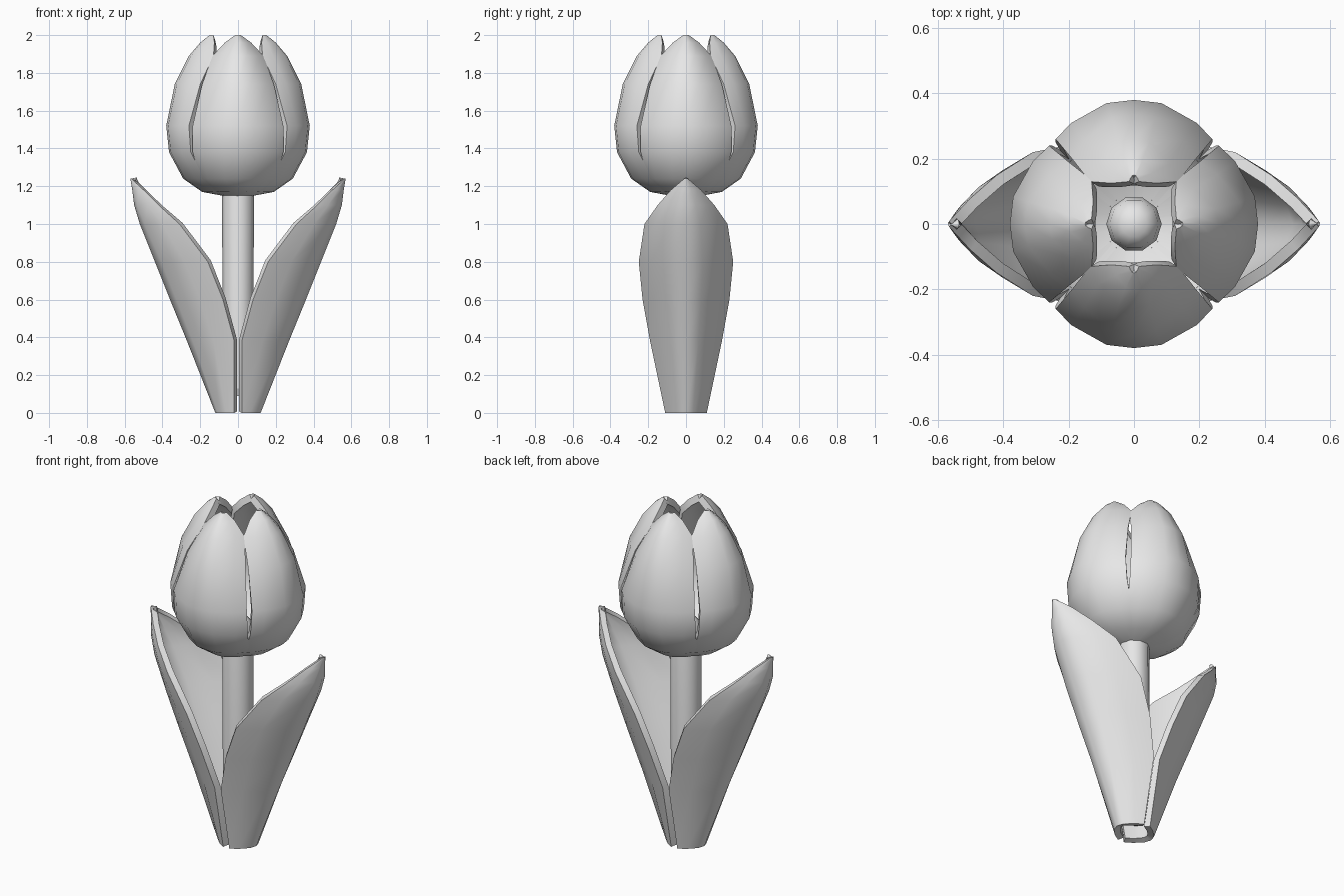
import bpy
import bmesh
import math
from mathutils import Matrix

if "Cube" in bpy.data.objects:
    bpy.data.objects.remove(bpy.data.objects["Cube"], do_unlink=True)

GREY = (0.8, 0.8, 0.8, 1)
grey = bpy.data.materials.new("plain_grey")
grey.use_nodes = True
grey.diffuse_color = GREY
grey.node_tree.nodes["Principled BSDF"].inputs["Base Color"].default_value = GREY


def finish(name, bm, thickness=0):
    mesh = bpy.data.meshes.new(name)
    bm.to_mesh(mesh)
    bm.free()
    mesh.materials.append(grey)
    obj = bpy.data.objects.new(name, mesh)
    bpy.context.collection.objects.link(obj)
    bpy.ops.object.select_all(action='DESELECT')
    obj.select_set(True)
    bpy.context.view_layer.objects.active = obj
    if thickness:
        solid = obj.modifiers.new("thickness", 'SOLIDIFY')
        solid.thickness = thickness
        solid.offset = -1
        bpy.ops.object.modifier_apply(modifier=solid.name)
    bpy.ops.object.shade_smooth_by_angle(angle=math.radians(55))
    return obj


def cupped_blade(name, rows, columns, power, angle, thickness):
    """Curved sheet; each row is height, spine radius, edge radius, half width."""
    bm = bmesh.new()
    turn = Matrix.Rotation(math.radians(angle), 3, 'Z')
    grid = []
    for z, spine, edge, half in rows:
        line = []
        for t in columns:
            r = edge + (spine - edge) * (1 - abs(t) ** power)
            v = bm.verts.new((r, half * t, z))
            v.co = turn @ v.co
            line.append(v)
        grid.append(line)
    for low, high in zip(grid, grid[1:]):
        for j in range(len(columns) - 1):
            bm.faces.new((low[j], low[j + 1], high[j + 1], high[j]))
    return finish(name, bm, thickness)


# Four petals closing towards the top
petal_rows = [
    (1.14, 0.03, 0.02, 0.03), (1.17, 0.19, 0.10, 0.13),
    (1.24, 0.29, 0.18, 0.20), (1.38, 0.365, 0.25, 0.24),
    (1.52, 0.38, 0.26, 0.24), (1.74, 0.335, 0.20, 0.19),
    (1.89, 0.26, 0.13, 0.135), (1.96, 0.20, 0.125, 0.07),
    (2.0, 0.15, 0.13, 0.015),
]
petal_columns = (-1, -0.8, -0.35, 0, 0.35, 0.8, 1)
for side, angle in (("left", 0), ("back", 90), ("right", 180), ("front", 270)):
    cupped_blade(side + "_petal", petal_rows, petal_columns, 2.4, angle, 0.04)

# Two leaves leaning outwards
leaf_rows = [
    (0, 0.12, 0.02, 0.11), (0.38, 0.27, 0.02, 0.19),
    (0.6, 0.36, 0.08, 0.23), (0.8, 0.44, 0.16, 0.25),
    (1.0, 0.52, 0.31, 0.22), (1.1, 0.55, 0.42, 0.15),
    (1.18, 0.56, 0.5, 0.08), (1.24, 0.57, 0.565, 0.01),
]
for side, angle in (("left", 0), ("right", 180)):
    cupped_blade(side + "_leaf", leaf_rows, (-1, -0.75, -0.35, 0, 0.35, 0.75, 1),
                 2, angle, 0.035)

# Stem with a rounded tip inside the flower
bm = bmesh.new()
rings = []
sides = 10
for z, r in ((0.09, 0.08), (1.25, 0.085), (1.3, 0.075), (1.34, 0.04)):
    rings.append([bm.verts.new((r * math.cos(math.tau * k / sides),
                                r * math.sin(math.tau * k / sides), z))
                  for k in range(sides)])
for low, high in zip(rings, rings[1:]):
    for k in range(sides):
        n = (k + 1) % sides
        bm.faces.new((low[k], low[n], high[n], high[k]))
bm.faces.new(rings[-1])
bm.faces.new(rings[0][::-1])
finish("stem", bm)
